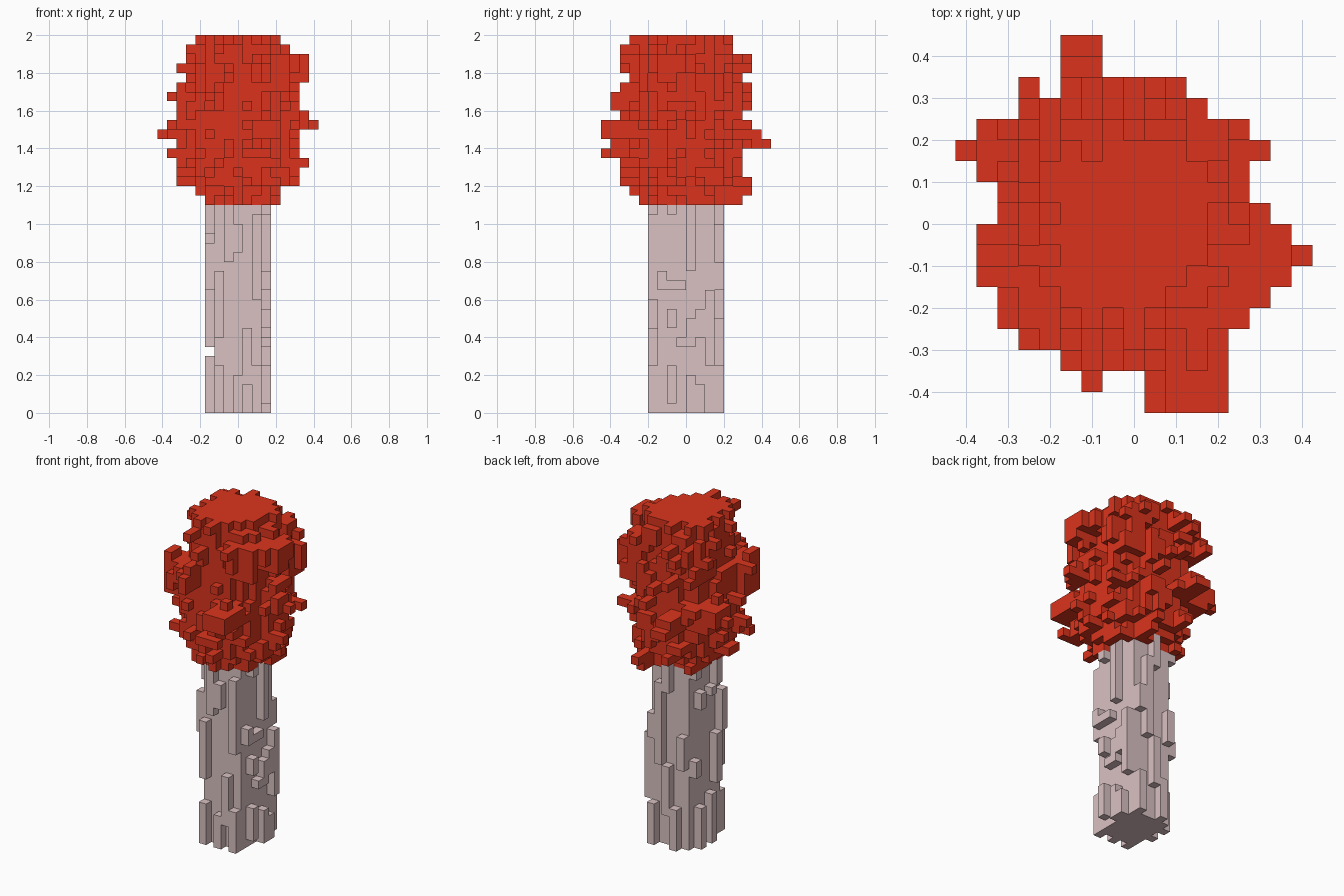
import bpy, bmesh, math, random

random.seed(8)
cube = bpy.data.objects.get("Cube")
if cube:
    bpy.data.objects.remove(cube, do_unlink=True)

S = 0.05                       # block size
NX, NY = 17, 18                # grid cells in x and y
CX, CY = 7.9, 8.4              # crown axis
SIDES = [(1, 0, 0), (-1, 0, 0), (0, 1, 0), (0, -1, 0), (0, 0, 1), (0, 0, -1)]

# crown extent per layer from layer 22 up: x start, x end, y start, y end
LAYERS = [(5, 13, 4, 15), (4, 13, 3, 16), (2, 15, 2, 16), (2, 15, 2, 15), (2, 16, 2, 15),
          (1, 15, 0, 15), (2, 15, 1, 18), (0, 15, 0, 17), (1, 17, 0, 16), (2, 16, 2, 15),
          (2, 15, 1, 16), (1, 15, 1, 16), (2, 15, 2, 16), (3, 16, 3, 15), (2, 16, 2, 16),
          (3, 16, 2, 16), (3, 14, 2, 14), (4, 13, 3, 14)]
# crown outline from above: x start and end for each y row
ROWS = [(9, 13), (9, 13), (5, 13), (3, 13), (2, 14), (2, 15), (1, 16), (1, 17), (1, 16),
        (2, 15), (2, 14), (1, 14), (0, 15), (1, 14), (3, 12), (3, 11), (5, 7), (5, 7)]
GAPS = {(4, 15)}               # notch in the outline
EXTRA = {(6, 1)}               # lone block beyond the outline
# core radius in blocks per layer
RADII = [4.7, 4.5, 5.0, 5.2, 5.4, 5.4, 5.4, 5.4, 5.4, 5.3, 5.2, 5.1, 4.9, 4.7, 4.6, 4.4, 4.2, 3.9]
# large leaf clumps: x start, x end, y start, y end, bottom layer, top layer
CLUMPS = [(2, 5, 4, 7, 30, 34), (1, 5, 11, 14, 28, 31), (5, 7, 13, 18, 28, 30),
          (10, 13, 0, 4, 29, 31), (9, 11, 0, 4, 27, 28), (13, 16, 6, 8, 35, 38),
          (13, 17, 7, 8, 30, 32), (12, 15, 11, 13, 28, 29), (11, 13, 12, 14, 32, 38),
          (11, 13, 4, 6, 34, 38), (4, 6, 12, 14, 34, 38)]

# bark ribs: x cell, y cell, bottom layer, top layer
FRONT_RIBS = [(6, 5, 0, 5), (6, 5, 8, 15), (7, 5, 16, 25), (8, 5, 17, 20), (8, 5, 0, 4),
              (9, 5, 3, 9), (10, 5, 0, 5), (10, 5, 12, 21)]
RIGHT_RIBS = [(11, 6, 13, 15), (11, 7, 9, 11), (11, 7, 1, 5), (11, 7, 13, 14), (11, 8, 13, 14),
              (11, 9, 15, 25), (11, 8, 7, 8), (11, 9, 7, 10), (11, 10, 8, 11), (11, 11, 5, 13),
              (11, 9, 0, 4), (11, 10, 0, 3), (11, 7, 21, 25)]
BACK_RIBS = [(10, 12, 0, 5), (9, 12, 10, 20), (7, 12, 0, 5), (6, 12, 10, 14), (8, 12, 4, 10),
             (10, 12, 13, 16), (8, 12, 19, 25)]
LEFT_RIBS = [(5, 6, 13, 18), (5, 7, 7, 13), (5, 7, 19, 25), (5, 8, 0, 6), (5, 8, 18, 19),
             (5, 10, 0, 5), (5, 10, 17, 19), (5, 11, 9, 11), (5, 11, 21, 25)]


def in_outline(i, j):
    if not 0 <= j < NY or (i, j) in GAPS:
        return False
    return ROWS[j][0] <= i < ROWS[j][1] or (i, j) in EXTRA


def allowed(c):
    i, j, k = c
    if not 22 <= k < 40 or not in_outline(i, j):
        return False
    x0, x1, y0, y1 = LAYERS[k - 22]
    return x0 <= i < x1 and y0 <= j < y1


def neighbours(c):
    return [(c[0] + d[0], c[1] + d[1], c[2] + d[2]) for d in SIDES]


def path_in(cells, c, axis):
    """Blocks from c towards the crown axis up to the first filled one."""
    p, path = list(c), []
    step = 1 if p[axis] < (CX, CY)[axis] else -1
    while tuple(p) not in cells:
        if not allowed(p):
            return None
        path.append(tuple(p))
        p[axis] += step
    return path


def add_shortest(cells, paths):
    paths = [p for p in paths if p is not None]
    if paths:
        shortest = min(len(p) for p in paths)
        cells |= set(random.choice([p for p in paths if len(p) == shortest]))


def crown_cells():
    cells = set()
    # rounded core
    for k in range(22, 40):
        for i in range(NX):
            for j in range(NY):
                keep = k > 22 or random.random() < 0.6
                if math.hypot(i - CX, j - CY) < RADII[k - 22] and keep and allowed((i, j, k)):
                    cells.add((i, j, k))
    # large clumps on the sides
    for x0, x1, y0, y1, z0, z1 in CLUMPS:
        cells |= {(i, j, k) for i in range(x0, x1) for j in range(y0, y1)
                  for k in range(z0, z1) if allowed((i, j, k))}
    # small leaf clumps: upright strips near the top, flat ones lower down
    for chance in (0.17, 0.06):
        edge = sorted({n for c in cells for n in neighbours(c)} - cells)
        for i, j, k in edge:
            if random.random() < chance:
                run = random.randint(1, 4 if k > 30 else 2)
                dx, dy, dz = (0, 0, 1) if k > 30 else random.choice(SIDES)
                clump = [(i + dx * n, j + dy * n, k + dz * n) for n in range(run)]
                cells |= {c for c in clump if allowed(c)
                          and any(b in cells for b in neighbours(c))}
    # stubs reaching the widest point of every layer
    for k in range(22, 40):
        x0, x1, y0, y1 = LAYERS[k - 22]
        for i in (x0, x1 - 1):
            add_shortest(cells, [path_in(cells, (i, j, k), 0) for j in range(y0, y1)])
        for j in (y0, y1 - 1):
            add_shortest(cells, [path_in(cells, (i, j, k), 1) for i in range(x0, x1)])
    # fill the outline seen from above
    columns = [(i, j) for i in range(NX) for j in range(NY) if in_outline(i, j)]
    columns.sort(key=lambda p: math.hypot(p[0] - CX, p[1] - CY))
    for i, j in columns:
        if not any((i, j, k) in cells for k in range(22, 40)):
            add_shortest(cells, [path_in(cells, (i, j, k), a)
                                 for k in range(24, 35) for a in (0, 1)])
    return cells


def trunk_cells():
    # solid core
    cells = {(i, j, k) for i in range(6, 11) for j in range(6, 12) for k in range(25)}
    for i, j, bottom, top in FRONT_RIBS + RIGHT_RIBS + BACK_RIBS + LEFT_RIBS:
        cells |= {(i, j, k) for k in range(bottom, top)}
    return cells


def block_object(name, cells, solid, mat):
    """Skin a set of blocks, leaving out faces hidden by other blocks."""
    bm = bmesh.new()
    verts = {}

    def vert(p):
        if p not in verts:
            verts[p] = bm.verts.new(((p[0] - NX / 2) * S, (p[1] - NY / 2) * S, p[2] * S))
        return verts[p]

    for c in sorted(cells):
        for d, beside in zip(SIDES, neighbours(c)):
            if beside in solid:
                continue
            ax = [abs(v) for v in d].index(1)
            u, w = (ax + 1) % 3, (ax + 2) % 3
            corners = []
            for a, b in ((0, 0), (1, 0), (1, 1), (0, 1)):
                p = list(c)
                p[ax] += d[ax] > 0
                p[u] += a
                p[w] += b
                corners.append(vert(tuple(p)))
            bm.faces.new(corners if d[ax] > 0 else corners[::-1])
    mesh = bpy.data.meshes.new(name)
    bm.to_mesh(mesh)
    bm.free()
    mesh.materials.append(mat)
    obj = bpy.data.objects.new(name, mesh)
    bpy.context.collection.objects.link(obj)


def material(name, rgb):
    m = bpy.data.materials.new(name)
    m.use_nodes = True
    m.diffuse_color = (*rgb, 1)
    bsdf = next(n for n in m.node_tree.nodes if n.type == "BSDF_PRINCIPLED")
    bsdf.inputs["Base Color"].default_value = (*rgb, 1)
    return m


crown = crown_cells()
trunk = trunk_cells() - crown
everything = crown | trunk
block_object("leaf_crown", crown, everything, material("leaf red", (0.71, 0.034, 0.012)))
block_object("trunk", trunk, everything, material("pale bark", (0.70, 0.535, 0.54)))
